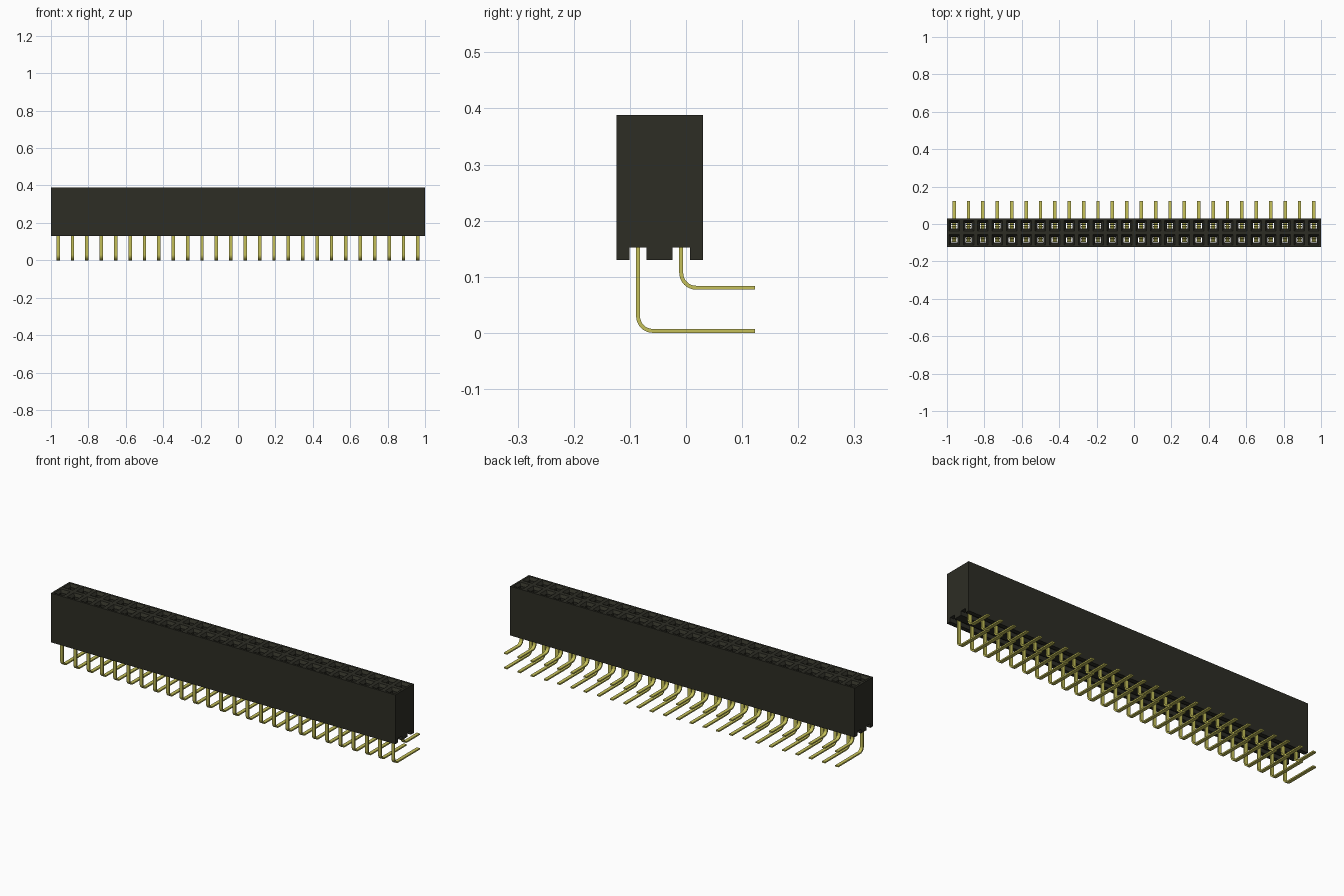
import bpy, bmesh, math

cube = bpy.data.objects.get("Cube")
if cube:
    bpy.data.objects.remove(cube)

COLUMNS = 26
PITCH = 2 / COLUMNS
BODY_Y = -0.047
ROWS = {"front": (BODY_Y - PITCH / 2, 0.0), "rear": (BODY_Y + PITCH / 2, PITCH)}
TOP, BOTTOM, CEILING = 0.388, 0.13, 0.152
GROOVE = 0.031
PIN_T, PIN_W = 0.007, 0.018
PIN_END = 0.123


def material(name, color, roughness):
    mat = bpy.data.materials.new(name)
    mat.use_nodes = True
    mat.diffuse_color = color
    bsdf = mat.node_tree.nodes["Principled BSDF"]
    bsdf.inputs["Base Color"].default_value = color
    bsdf.inputs["Roughness"].default_value = roughness
    return mat


black = material("black plastic", (0.026, 0.026, 0.018, 1), 0.6)
gold = material("gold metal", (0.56, 0.53, 0.1, 1), 0.4)


def finish(bm, name, mat):
    bmesh.ops.remove_doubles(bm, verts=bm.verts, dist=0.0001)
    bmesh.ops.recalc_face_normals(bm, faces=bm.faces)
    mesh = bpy.data.meshes.new(name)
    bm.to_mesh(mesh)
    bm.free()
    mesh.materials.append(mat)
    obj = bpy.data.objects.new(name, mesh)
    bpy.context.collection.objects.link(obj)
    return obj


def ring(bm, x, y, z, wide, deep):
    corners = ((-1, -1), (1, -1), (1, 1), (-1, 1))
    return [bm.verts.new((x + a * wide / 2, y + b * deep / 2, z)) for a, b in corners]


def prism(bm, points, x0, x1, caps=True, closed=True):
    """Extrude a (y, z) outline along x."""
    ends = [[bm.verts.new((x, y, z)) for y, z in points] for x in (x0, x1)]
    count = len(points)
    for i in range(count if closed else count - 1):
        j = (i + 1) % count
        bm.faces.new((ends[0][i], ends[0][j], ends[1][j], ends[1][i]))
    if caps:
        for end in ends:
            bm.faces.new(end)


def box(bm, y, z0, z1, wide, deep):
    a, b = y - deep / 2, y + deep / 2
    prism(bm, [(a, z0), (b, z0), (b, z1), (a, z1)], -wide / 2, wide / 2)


def repeat(obj):
    obj.location.x = -1 + PITCH / 2
    mod = obj.modifiers.new("columns", "ARRAY")
    mod.count = COLUMNS
    mod.use_relative_offset = False
    mod.use_constant_offset = True
    mod.constant_offset_displace = (PITCH, 0, 0)


# Housing shell: outer walls, end faces and the two lengthwise grooves
bm = bmesh.new()
outline = [(BODY_Y - PITCH, TOP), (BODY_Y - PITCH, BOTTOM)]
for y, _ in ROWS.values():
    a, b = y - GROOVE / 2, y + GROOVE / 2
    outline += [(a, BOTTOM), (a, CEILING), (b, CEILING), (b, BOTTOM)]
outline += [(BODY_Y + PITCH, BOTTOM), (BODY_Y + PITCH, TOP)]
ends = [[bm.verts.new((x, y, z)) for y, z in outline] for x in (-1, 1)]
for i in range(len(outline) - 1):
    if outline[i][1] == outline[i + 1][1] == CEILING:
        continue  # groove ceilings are made with the sockets
    bm.faces.new((ends[0][i], ends[0][i + 1], ends[1][i + 1], ends[1][i]))
for end in ends:
    bm.faces.new(end)

# Sockets: funnel mouth, square shaft and opening into the groove
for col in range(COLUMNS):
    x = -1 + (col + 0.5) * PITCH
    for y, _ in ROWS.values():
        rings = [ring(bm, x, y, TOP, PITCH, PITCH),
                 ring(bm, x, y, TOP, 0.056, 0.056),
                 ring(bm, x, y, TOP - 0.014, 0.034, 0.034),
                 ring(bm, x, y, CEILING, 0.034, 0.029),
                 ring(bm, x, y, CEILING, PITCH, GROOVE)]
        for upper, lower in zip(rings, rings[1:]):
            for i in range(4):
                j = (i + 1) % 4
                bm.faces.new((upper[i], upper[j], lower[j], lower[i]))
finish(bm, "socket_housing", black)

# Pins: flat strips bent toward the back, one per socket
for row, (y, low) in ROWS.items():
    bm = bmesh.new()
    front, back = y - PIN_T / 2, y + PIN_T / 2
    radius = 0.03
    cy, cz = front + radius, low + radius
    steps = 8
    outer, inner = [], []
    for i in range(steps + 1):
        t = math.pi + i / steps * math.pi / 2
        outer.append((cy + radius * math.cos(t), cz + radius * math.sin(t)))
        r = radius - PIN_T
        inner.append((cy + r * math.cos(t), cz + r * math.sin(t)))
    path = [(front, 0.2)] + outer + [(PIN_END, low), (PIN_END, low + PIN_T)]
    path += inner[::-1] + [(back, 0.2)]
    prism(bm, path, -PIN_W / 2, PIN_W / 2)
    pin = finish(bm, row + "_pins", gold)
    bpy.ops.object.select_all(action="DESELECT")
    pin.select_set(True)
    bpy.context.view_layer.objects.active = pin
    bpy.ops.object.shade_smooth_by_angle(angle=math.radians(30))
    repeat(pin)

    # Contacts: a pair of spring leaves on a short base inside each shaft
    bm = bmesh.new()
    box(bm, y, 0.19, 0.2, PIN_W, 0.022)
    for side in (-1, 1):
        profile = [(0.011, 0.2), (0.006, 0.33), (0.011, 0.355),
                   (0.008, 0.355), (0.003, 0.33), (0.008, 0.2)]
        prism(bm, [(y + side * d, z) for d, z in profile], -0.013, 0.013)
    repeat(finish(bm, row + "_contacts", gold))
